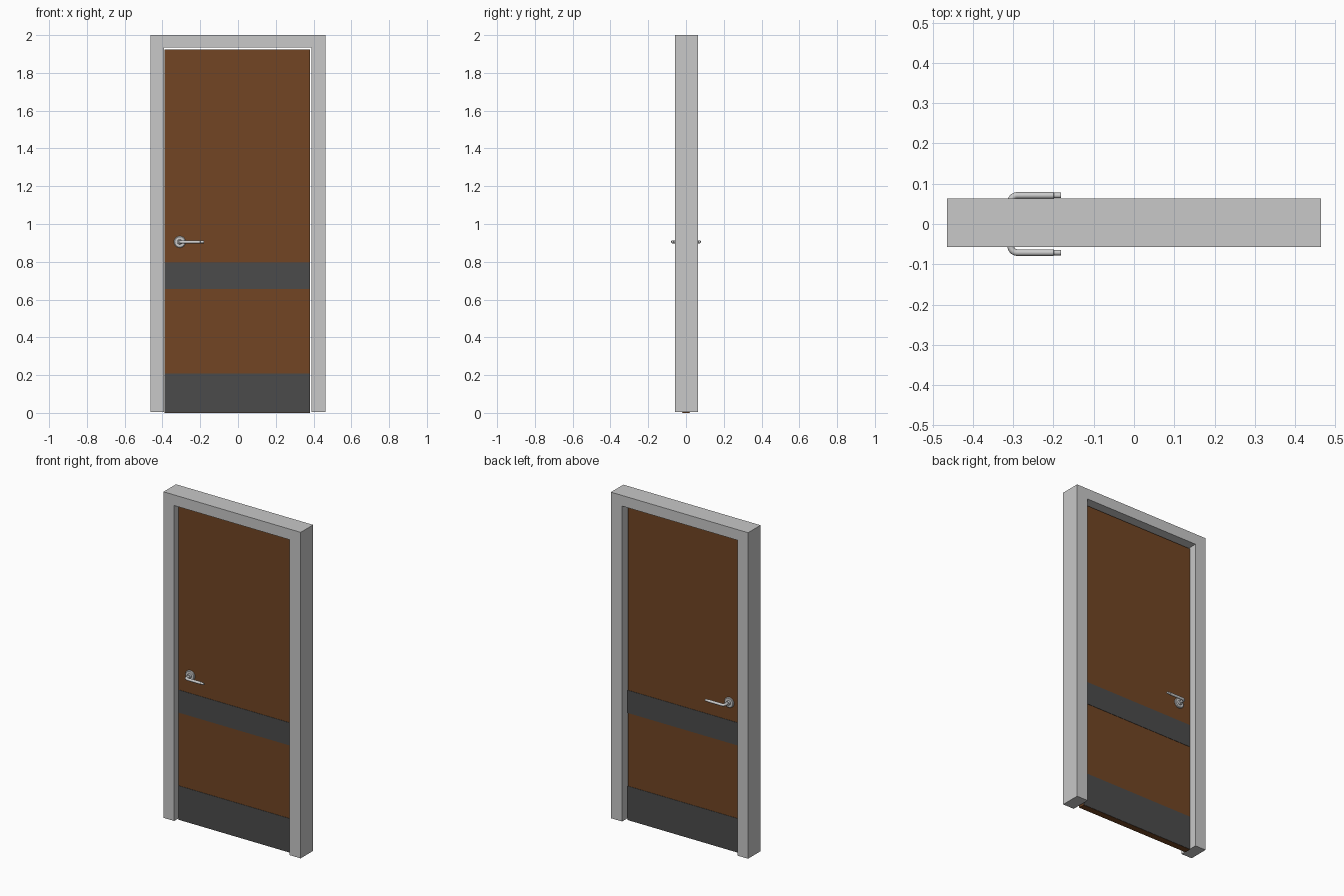
import bpy, bmesh, math
from mathutils import Matrix, Vector

if "Cube" in bpy.data.objects:
    bpy.data.objects.remove(bpy.data.objects["Cube"])


def material(name, rgb):
    m = bpy.data.materials.new(name)
    m.diffuse_color = (*rgb, 1)
    m.use_nodes = True
    m.node_tree.nodes["Principled BSDF"].inputs["Base Color"].default_value = m.diffuse_color
    return m


GREY = material("frame grey", (0.58, 0.58, 0.58))
BROWN = material("door brown", (0.168, 0.06, 0.017))
DARK = material("kick plate dark grey", (0.07, 0.07, 0.07))
METAL = material("handle metal", (0.6, 0.6, 0.6))


def finish(name, bm, mat, smooth=False):
    bmesh.ops.recalc_face_normals(bm, faces=bm.faces)
    me = bpy.data.meshes.new(name)
    bm.to_mesh(me)
    bm.free()
    me.materials.append(mat)
    ob = bpy.data.objects.new(name, me)
    bpy.context.collection.objects.link(ob)
    if smooth:
        bpy.ops.object.select_all(action='DESELECT')
        ob.select_set(True)
        bpy.context.view_layer.objects.active = ob
        bpy.ops.object.shade_smooth_by_angle(angle=math.radians(35))
    return ob


def box(name, x, y, z, mat):
    bm = bmesh.new()
    size = [b - a for a, b in (x, y, z)]
    mid = [(a + b) / 2 for a, b in (x, y, z)]
    bmesh.ops.create_cube(bm, size=1, matrix=Matrix.Translation(mid) @ Matrix.Diagonal((*size, 1)))
    return finish(name, bm, mat)


# Door frame: upside-down U profile extruded through the depth
bm = bmesh.new()
outline = [(-0.464, 0.006), (-0.464, 2.0), (0.464, 2.0), (0.464, 0.006),
           (0.388, 0.006), (0.388, 1.935), (-0.392, 1.935), (-0.392, 0.006)]
face = bm.faces.new([bm.verts.new((x, -0.057, z)) for x, z in outline])
ext = bmesh.ops.extrude_face_region(bm, geom=[face])
bmesh.ops.translate(bm, vec=(0, 0.12, 0), verts=[v for v in ext["geom"] if isinstance(v, bmesh.types.BMVert)])
finish("door_frame", bm, GREY)

# Door leaf
box("door_leaf", (-0.389, 0.380), (-0.019, 0.019), (0, 1.924), BROWN)


def lever(name, side):
    # Round bar: out from the door, quarter bend, then along x
    x0, y1, z, r, bend = -0.306, 0.071, 0.905, 0.0082, 0.016
    path = [Vector((x0, 0.02, z))]
    for i in range(9):
        a = math.pi / 2 * i / 8
        path.append(Vector((x0 + bend * (1 - math.cos(a)), y1 - bend * (1 - math.sin(a)), z)))
    path.append(Vector((-0.20, y1, z)))
    radii = [r] * len(path)
    path += [Vector((-0.199, y1, z)), Vector((-0.181, y1, z))]   # slimmer end cap
    radii += [r * 0.85] * 2
    bm, rings, n = bmesh.new(), [], 16
    up = Vector((0, 0, 1))
    for i, p in enumerate(path):
        t = (path[min(i + 1, len(path) - 1)] - path[max(i - 1, 0)]).normalized()
        s = t.cross(up)
        rings.append([bm.verts.new(p + radii[i] * (math.cos(k * math.tau / n) * s + math.sin(k * math.tau / n) * up))
                      for k in range(n)])
    for a, b in zip(rings, rings[1:]):
        for k in range(n):
            bm.faces.new((a[k], a[(k + 1) % n], b[(k + 1) % n], b[k]))
    bm.faces.new(rings[0])
    bm.faces.new(rings[-1])
    bmesh.ops.scale(bm, vec=(1, side, 1), verts=bm.verts)
    finish(name, bm, METAL, True)


def rosette(name, side):
    # Round plate behind the lever with a chamfered rim and a collar
    bm = bmesh.new()
    for r1, r2, y0, y1 in ((0.031, 0.031, 0.018, 0.025), (0.031, 0.027, 0.025, 0.028), (0.013, 0.012, 0.028, 0.040)):
        m = Matrix.Translation((-0.308, side * (y0 + y1) / 2, 0.905)) @ Matrix.Rotation(-side * math.pi / 2, 4, 'X')
        bmesh.ops.create_cone(bm, cap_ends=True, segments=32, radius1=r1, radius2=r2, depth=y1 - y0, matrix=m)
    finish(name, bm, METAL, True)


# Plates and handles on both faces of the door
for label, side in (("front", -1), ("back", 1)):
    ys = sorted((side * 0.018, side * 0.021))
    box(label + "_kick_plate", (-0.389, 0.380), ys, (0.001, 0.209), DARK)
    box(label + "_middle_band", (-0.389, 0.380), ys, (0.656, 0.795), DARK)
    lever(label + "_lever", side)
    rosette(label + "_rosette", side)
